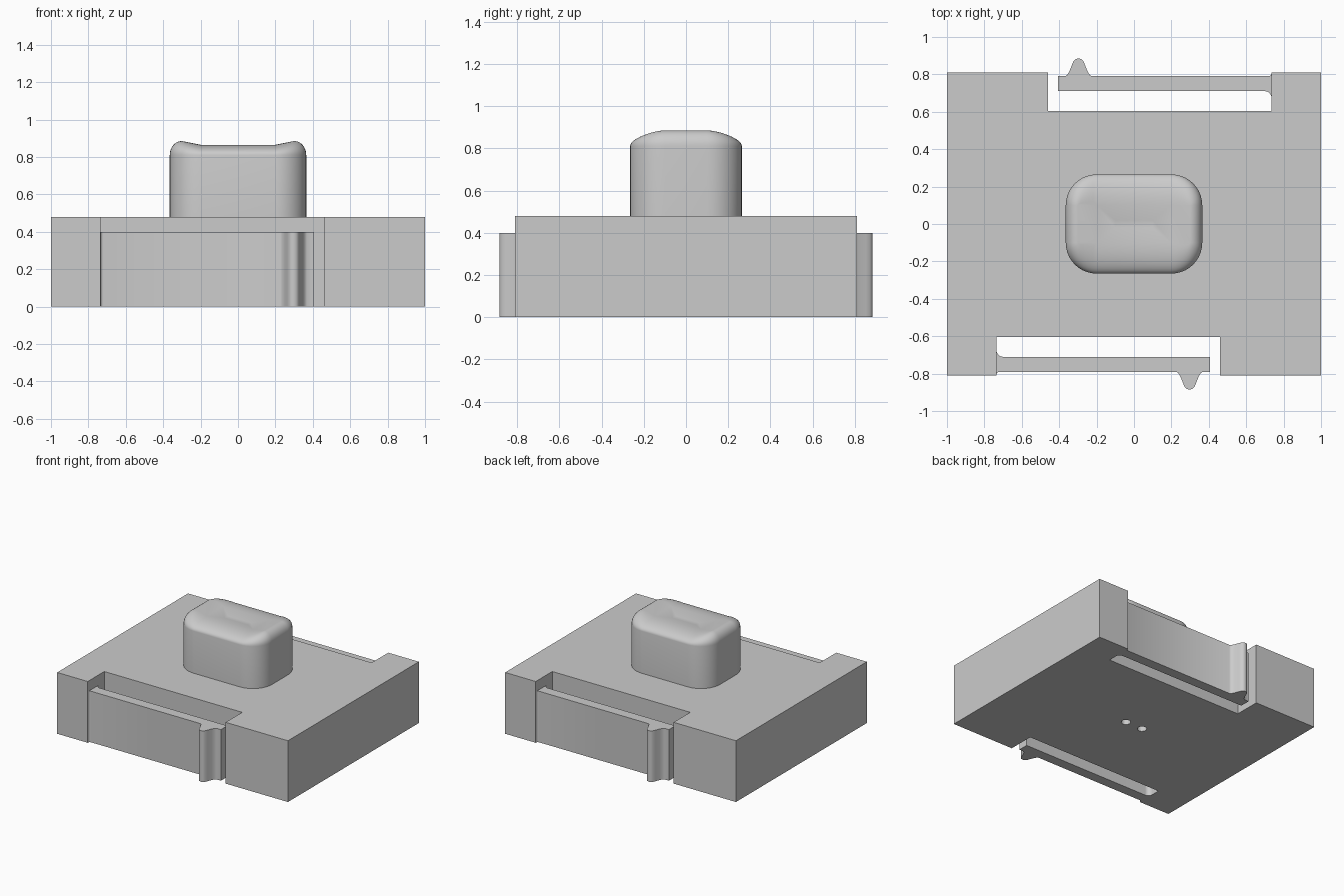
import bpy, bmesh, math

cube = bpy.data.objects.get("Cube")
if cube:
    bpy.data.objects.remove(cube, do_unlink=True)

grey = bpy.data.materials.new("plain grey")
grey.use_nodes = True
colour = (0.6, 0.6, 0.6, 1)
grey.diffuse_color = colour
grey.node_tree.nodes["Principled BSDF"].inputs["Base Color"].default_value = colour


def add_object(name, bm, smooth_angle=None):
    bmesh.ops.recalc_face_normals(bm, faces=bm.faces)
    mesh = bpy.data.meshes.new(name)
    bm.to_mesh(mesh)
    bm.free()
    mesh.materials.append(grey)
    obj = bpy.data.objects.new(name, mesh)
    bpy.context.collection.objects.link(obj)
    if smooth_angle:
        bpy.ops.object.select_all(action="DESELECT")
        bpy.context.view_layer.objects.active = obj
        obj.select_set(True)
        bpy.ops.object.shade_smooth_by_angle(angle=math.radians(smooth_angle))
    return obj


def extrude_profile(name, points, bottom, top, smooth_angle=None):
    bm = bmesh.new()
    face = bm.faces.new([bm.verts.new((x, y, bottom)) for x, y in points])
    side = bmesh.ops.extrude_face_region(bm, geom=[face])["geom"]
    verts = [v for v in side if isinstance(v, bmesh.types.BMVert)]
    bmesh.ops.translate(bm, verts=verts, vec=(0, 0, top - bottom))
    return add_object(name, bm, smooth_angle)


def half_turn(points):
    return [(-x, -y) for x, y in points]


def arc(cx, cy, r, start, end, steps=8):
    angles = [math.radians(start + (end - start) * i / steps) for i in range(steps + 1)]
    return [(cx + r * math.cos(a), cy + r * math.sin(a)) for a in angles]


# Base block with a notch in the front and one in the back
root, notch_end, notch_y, edge_y = -0.735, 0.46, -0.605, -0.81
half = [(-1, edge_y), (root, edge_y), (root, notch_y),
        (notch_end, notch_y), (notch_end, edge_y), (1, edge_y)]
base = extrude_profile("base_block", half + half_turn(half), 0, 0.48)

# Two small round holes in the underside
for side, label in ((-1, "right"), (1, "left")):
    hole = extrude_profile(label + "_hole_cutter", arc(side * 0.075, 0, 0.034, 0, 345, 23), -0.1, 0.3)
    hole.hide_render = True
    hole.hide_viewport = True
    cut = base.modifiers.new("pin hole", "BOOLEAN")
    cut.object = hole
    cut.operation = "DIFFERENCE"
    cut.solver = "EXACT"

# Spring arms: root fillets, straight bar and a rounded catch
outer, inner, tip, catch_x = -0.79, -0.71, 0.405, 0.297
flank = [(0.072, outer), (0.06, -0.797), (0.048, -0.818), (0.034, -0.853),
         (0.026, -0.872), (0.015, -0.882)]
catch = [(catch_x - dx, y) for dx, y in flank] + [(catch_x, -0.885)]
catch += [(catch_x + dx, y) for dx, y in reversed(flank)]
arm = [(root - 0.01, -0.805)] + arc(root + 0.015, -0.805, 0.015, 180, 90, 4)
arm += catch + [(tip, outer), (tip, inner)]
arm += arc(root + 0.035, inner + 0.035, 0.035, 270, 180) + [(root - 0.01, inner + 0.035)]
extrude_profile("front_spring_arm", arm, 0, 0.4, 35)
extrude_profile("back_spring_arm", half_turn(arm), 0, 0.4, 35)


# Button: stacked rounded rectangles, softened rim and dished top
def rounded_ring(cx, cy, rx, ry, steps=10):
    points = []
    for quarter, (sx, sy) in enumerate(((1, 1), (-1, 1), (-1, -1), (1, -1))):
        for i in range(steps + 1):
            a = (quarter + i / steps) * math.pi / 2
            points.append((sx * cx + rx * math.cos(a), sy * cy + ry * math.sin(a)))
    return points


def sag(x):
    return 0.02 * min(1, max(0, (0.3 - abs(x)) / 0.1))


corner, shoulder, rise, steps = 0.165, 0.81, 0.075, 10
rings = [(0.2, 0.1, corner, corner, 0.44, 0)]
for i in range(steps + 1):
    a = math.pi / 2 * i / steps
    shrink = 1 - math.cos(a)
    rings.append((0.2, 0.1, corner - 0.065 * shrink, corner - 0.145 * shrink,
                  shoulder + rise * math.sin(a), math.sin(a)))
rings.append((0.2, 0.1, 0, 0, shoulder + rise, 1))
rings.append((0.1, 0.02, 0, 0, shoulder + rise - 0.02, 1))

bm = bmesh.new()
loops = [[bm.verts.new((x, y, z - weight * sag(x))) for x, y in rounded_ring(cx, cy, rx, ry)]
         for cx, cy, rx, ry, z, weight in rings]
for low, high in zip(loops, loops[1:]):
    for i in range(len(low)):
        j = (i + 1) % len(low)
        bm.faces.new((low[i], low[j], high[j], high[i]))
bm.faces.new(loops[0])
bm.faces.new(loops[-1])
bmesh.ops.remove_doubles(bm, verts=bm.verts, dist=0.0005)
add_object("button", bm, 40)
